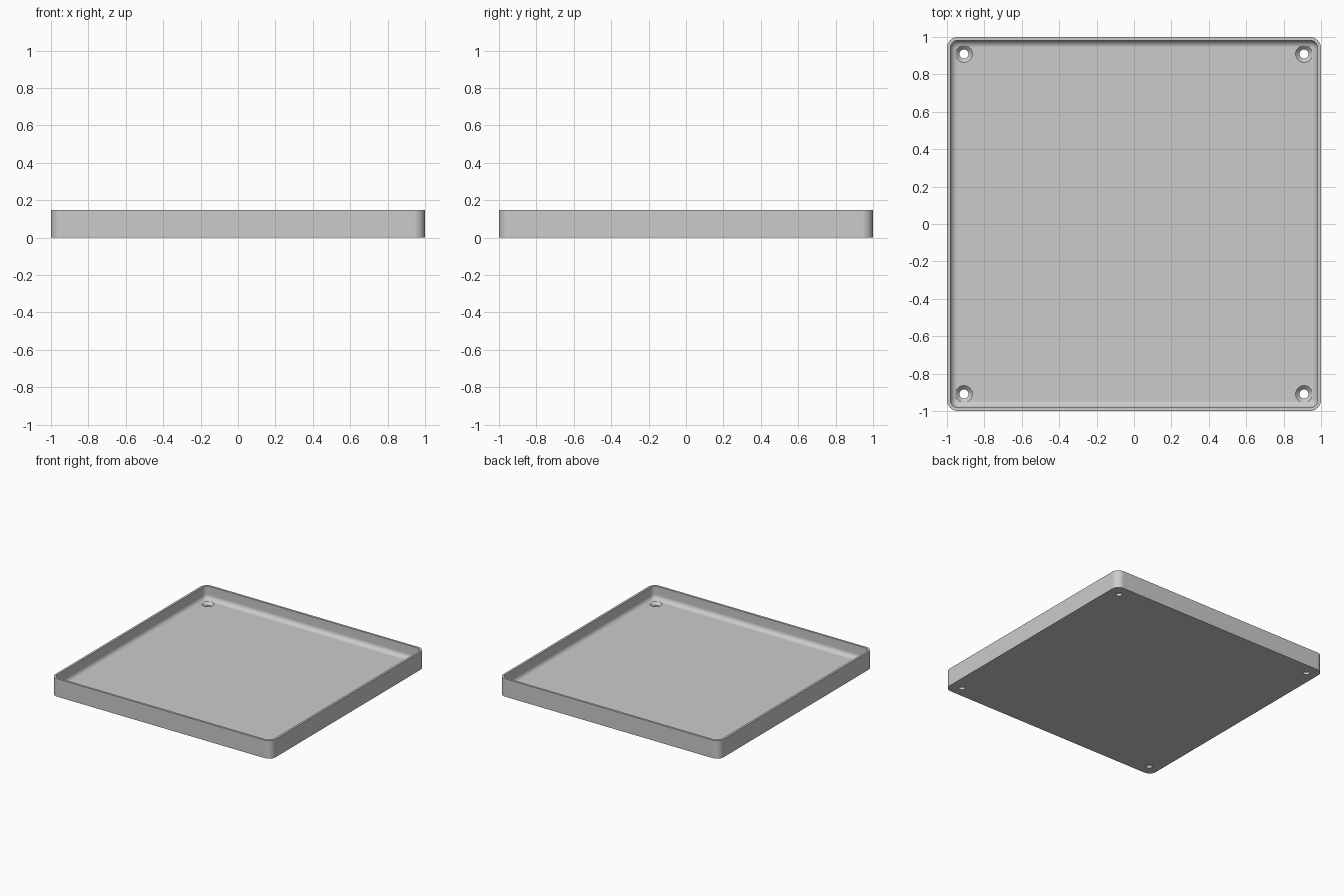
import bpy, bmesh, math

if "Cube" in bpy.data.objects:
    bpy.data.objects.remove(bpy.data.objects["Cube"], do_unlink=True)

HEIGHT, WALL, FLOOR, FILLET = 0.147, 0.018, 0.04, 0.038
CORNER, HOLE_AT = 0.06, 0.909
HOLE_R, SINK_R = 0.024, 0.045

grey = bpy.data.materials.new("light_grey")
grey.use_nodes = True
colour = (0.6, 0.6, 0.6, 1)
grey.diffuse_color = colour
grey.node_tree.nodes["Principled BSDF"].inputs["Base Color"].default_value = colour


def rounded_square(inset, z, steps=10):
    """Points of a square with round corners, pulled in by inset."""
    r, c = CORNER - inset, 1 - CORNER
    pts = []
    for q in range(4):
        mid = math.radians(45 + 90 * q)
        cx, cy = math.copysign(c, math.cos(mid)), math.copysign(c, math.sin(mid))
        for i in range(steps + 1):
            a = math.pi / 2 * (q + i / steps)
            pts.append((cx + r * math.cos(a), cy + r * math.sin(a), z))
    return pts


def circle(r, z, n=48):
    return [(r * math.cos(2 * math.pi * i / n), r * math.sin(2 * math.pi * i / n), z)
            for i in range(n)]


def loft(name, rings):
    """Closed solid skinned through a stack of matching rings."""
    bm = bmesh.new()
    loops = [[bm.verts.new(p) for p in ring] for ring in rings]
    for a, b in zip(loops, loops[1:]):
        for i in range(len(a)):
            j = (i + 1) % len(a)
            bm.faces.new((a[i], a[j], b[j], b[i]))
    bm.faces.new(loops[0][::-1])
    bm.faces.new(loops[-1])
    bmesh.ops.recalc_face_normals(bm, faces=bm.faces)
    mesh = bpy.data.meshes.new(name)
    bm.to_mesh(mesh)
    bm.free()
    mesh.materials.append(grey)
    obj = bpy.data.objects.new(name, mesh)
    bpy.context.collection.objects.link(obj)
    return obj


# Tray: outer wall, thin rim, inner wall, then a fillet down to the floor
rings = [rounded_square(0, 0), rounded_square(0, HEIGHT), rounded_square(WALL, HEIGHT)]
for i in range(9):
    a = math.pi / 2 * i / 8
    rings.append(rounded_square(WALL + FILLET * (1 - math.cos(a)),
                                FLOOR + FILLET * (1 - math.sin(a))))
tray = loft("tray", rings)
bpy.context.view_layer.objects.active = tray
tray.select_set(True)

# Countersunk screw holes in the four corners
sink_z = FLOOR - (SINK_R - HOLE_R)
for sx in (-1, 1):
    for sy in (-1, 1):
        cutter = loft("hole_cutter", [circle(HOLE_R, -0.05), circle(HOLE_R, sink_z),
                                      circle(SINK_R, FLOOR), circle(SINK_R, HEIGHT + 0.05)])
        cutter.location = (sx * HOLE_AT, sy * HOLE_AT, 0)
        cutter.hide_render = True
        bpy.context.view_layer.update()
        cut = tray.modifiers.new("screw_hole", "BOOLEAN")
        cut.operation = "DIFFERENCE"
        cut.solver = "EXACT"
        cut.object = cutter
        bpy.ops.object.modifier_apply(modifier=cut.name)
        bpy.data.objects.remove(cutter, do_unlink=True)

# Smooth fillets and corners, flat floor and walls
bpy.ops.object.shade_smooth_by_angle(angle=math.radians(30))
weighted = tray.modifiers.new("flat_faces", "WEIGHTED_NORMAL")
weighted.keep_sharp = True
